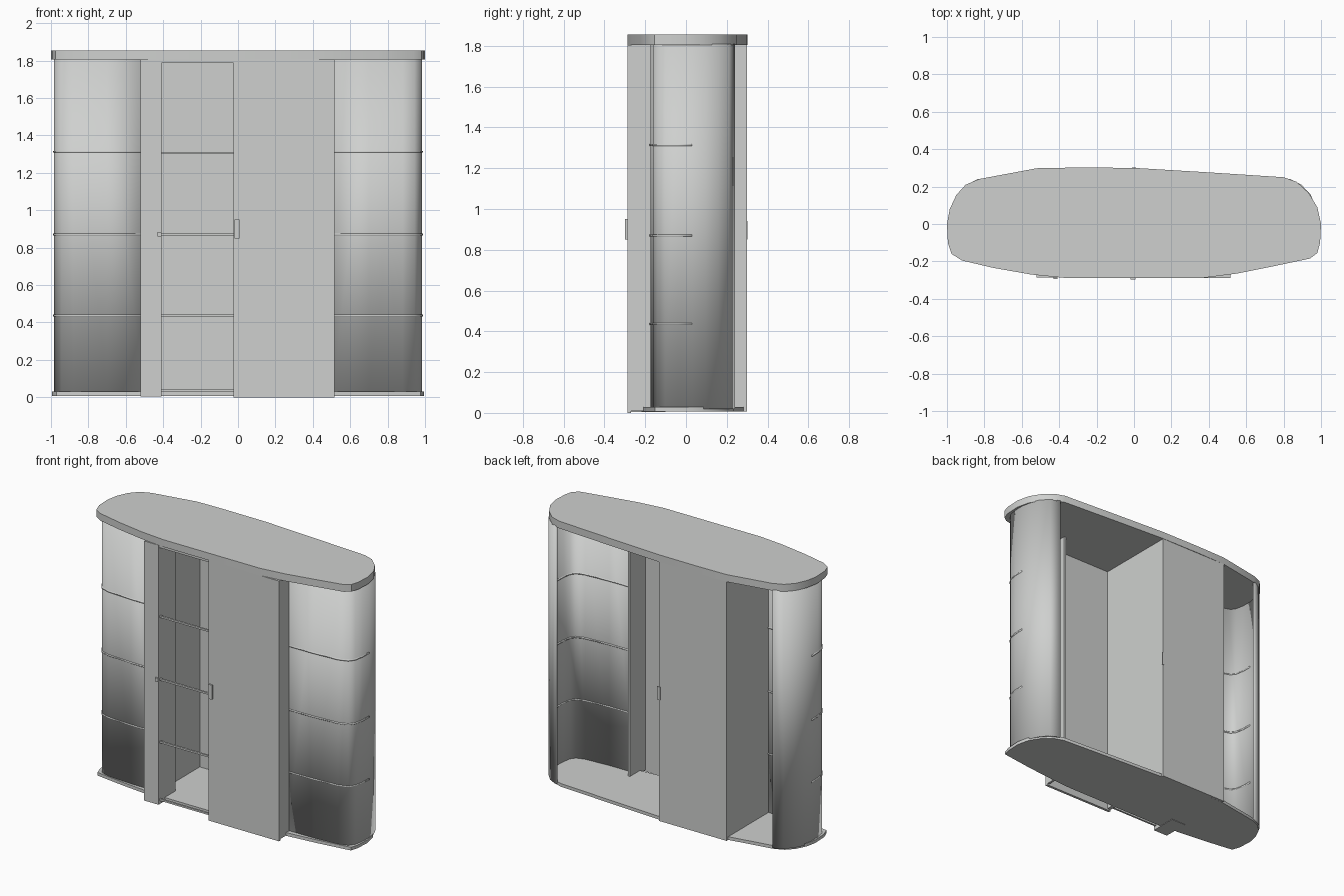
import bpy, bmesh, math

if "Cube" in bpy.data.objects:
    bpy.data.objects.remove(bpy.data.objects["Cube"])

grey = bpy.data.materials.new("light grey")
grey.diffuse_color = (0.62, 0.63, 0.62, 1)
grey.use_nodes = True
grey.node_tree.nodes["Principled BSDF"].inputs["Base Color"].default_value = grey.diffuse_color


def finish(name, bm, smooth=False):
    bmesh.ops.recalc_face_normals(bm, faces=bm.faces[:])
    me = bpy.data.meshes.new(name)
    bm.to_mesh(me)
    bm.free()
    me.materials.append(grey)
    ob = bpy.data.objects.new(name, me)
    bpy.context.collection.objects.link(ob)
    if smooth:
        bpy.context.view_layer.objects.active = ob
        ob.select_set(True)
        bpy.ops.object.shade_smooth_by_angle(angle=math.radians(35))
        ob.select_set(False)
    return ob


def box(name, x0, x1, y0, y1, z0, z1):
    bm = bmesh.new()
    bmesh.ops.create_cube(bm, size=1)
    for v in bm.verts:
        v.co = ((x0 + x1) / 2 + v.co.x * (x1 - x0),
                (y0 + y1) / 2 + v.co.y * (y1 - y0),
                (z0 + z1) / 2 + v.co.z * (z1 - z0))
    return finish(name, bm)


def slab(name, pts, z0, z1):
    bm = bmesh.new()
    face = bm.faces.new([bm.verts.new((x, y, z0)) for x, y in pts])
    ext = bmesh.ops.extrude_face_region(bm, geom=[face], use_keep_orig=True)
    for v in [g for g in ext["geom"] if isinstance(g, bmesh.types.BMVert)]:
        v.co.z = z1
    return finish(name, bm, True)


def curved_wall(name, path, z0, z1, thick):
    bm = bmesh.new()
    cols = [(bm.verts.new((x, y, z0)), bm.verts.new((x, y, z1))) for x, y in path]
    for a, b in zip(cols, cols[1:]):
        bm.faces.new((a[0], b[0], b[1], a[1]))
    ob = finish(name, bm, True)
    mod = ob.modifiers.new("thickness", "SOLIDIFY")
    mod.thickness, mod.offset = thick, 0
    return ob


# Rounded top
top = [(-1, 0), (-0.985, 0.08), (-0.95, 0.155), (-0.9, 0.21), (-0.83, 0.24),
       (-0.52, 0.298), (-0.3, 0.302), (0, 0.3), (0.4, 0.276), (0.8, 0.25),
       (0.87, 0.225), (0.935, 0.165), (0.98, 0.09), (1, 0), (0.995, -0.1),
       (0.98, -0.155), (0.94, -0.185), (0.75, -0.225), (0.55, -0.265), (0.37, -0.288),
       (-0.37, -0.288), (-0.55, -0.27), (-0.75, -0.235), (-0.92, -0.195),
       (-0.975, -0.16), (-0.995, -0.1)]
slab("top_board", top, 1.805, 1.855)

# Base, shallower at the front than the top
base = [(x * 0.995, y * 0.94 if y > 0 else max(y, -0.15 - 0.08 * (1 - x * x))) for x, y in top]
slab("base_board", base, 0.008, 0.03)

# Curved end walls with panel seams, mirrored left and right
path = [(0.51, -0.168), (0.7, -0.166), (0.88, -0.155), (0.94, -0.135), (0.965, -0.1),
        (0.976, -0.04), (0.978, 0.03), (0.965, 0.095), (0.937, 0.155), (0.89, 0.205),
        (0.83, 0.235)]
for side, s in (("right", 1), ("left", -1)):
    p = [(s * x, y) for x, y in path]
    curved_wall(side + "_end_wall", p, 0.02, 1.81, 0.014)
    for i, z in enumerate((0.437, 0.87, 1.313)):
        curved_wall(f"{side}_seam_{i + 1}", p[:7], z - 0.005, z + 0.005, 0.02)

# Front sliding door with its return, and the narrow front post
box("front_door", -0.025, 0.515, -0.288, -0.27, 0.0, 1.805)
box("front_door_return", 0.5, 0.515, -0.288, -0.1, 0.01, 1.805)
box("front_post", -0.52, -0.41, -0.285, -0.1, 0.005, 1.805)

# Back sliding door and the two upright partitions
box("back_door", -0.52, 0.0, 0.282, 0.298, 0.008, 1.805)
box("left_partition", -0.52, -0.49, -0.1, 0.298, 0.01, 1.805)
box("centre_partition", -0.025, 0.0, -0.285, 0.298, 0.01, 1.805)

# Rails across the front opening
for i, z in enumerate((0.036, 0.436, 0.87, 1.306)):
    box(f"front_rail_{i + 1}", -0.41, -0.025, -0.275, -0.262, z - 0.006, z + 0.006)
box("front_lintel", -0.41, -0.025, -0.28, -0.262, 1.787, 1.807)

# Handles
box("front_handle_plate", -0.02, 0.008, -0.298, -0.287, 0.85, 0.95)
box("front_handle_small", -0.43, -0.408, -0.295, -0.284, 0.86, 0.885)
box("back_handle", -0.012, 0.01, 0.297, 0.302, 0.85, 0.94)
